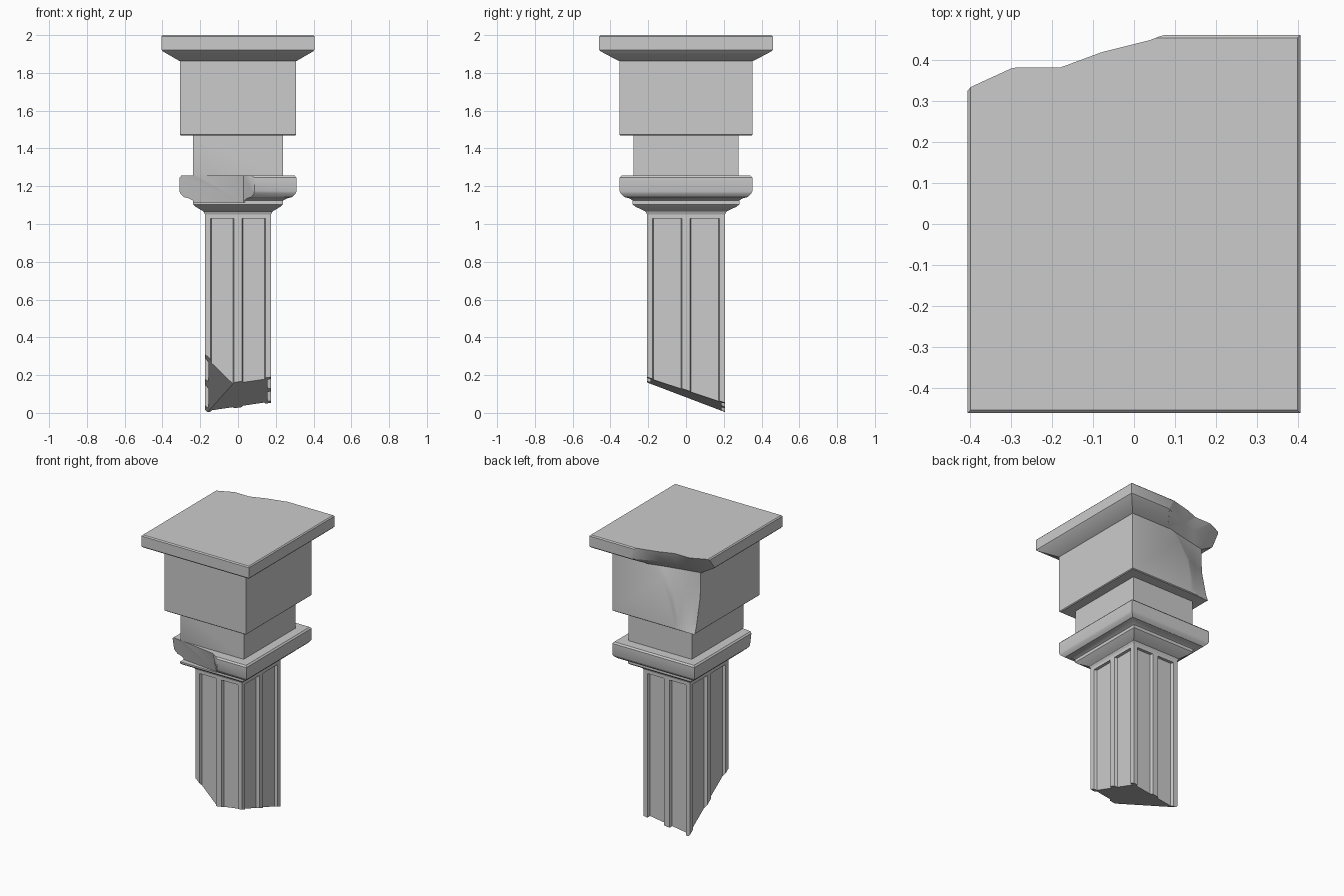
import bpy, bmesh, math
from mathutils import Vector

if "Cube" in bpy.data.objects:
    bpy.data.objects.remove(bpy.data.objects["Cube"])


def finish(name, bm):
    bmesh.ops.recalc_face_normals(bm, faces=bm.faces[:])
    me = bpy.data.meshes.new(name)
    bm.to_mesh(me)
    bm.free()
    ob = bpy.data.objects.new(name, me)
    bpy.context.collection.objects.link(ob)
    return ob


def loft(name, rings, tri=False):
    """Skin a stack of equal-length closed rings and cap both ends."""
    bm = bmesh.new()
    vs = [[bm.verts.new(p) for p in r] for r in rings]
    n = len(rings[0])
    for a, b in zip(vs, vs[1:]):
        for i in range(n):
            j = (i + 1) % n
            bm.faces.new((a[i], a[j], b[j], b[i]))
    bm.faces.new(vs[0][::-1])
    bm.faces.new(vs[-1])
    if tri:
        bmesh.ops.triangulate(bm, faces=bm.faces[:])
    return finish(name, bm)


def rect_stack(name, profile):
    return loft(name, [[(-x, -y, z), (x, -y, z), (x, y, z), (-x, y, z)]
                       for x, y, z in profile])


def cut(target, cutter):
    cutter.hide_render = True
    m = target.modifiers.new("cut", 'BOOLEAN')
    m.operation, m.solver, m.object = 'DIFFERENCE', 'EXACT', cutter
    bpy.context.view_layer.objects.active = target
    bpy.ops.object.modifier_apply(modifier=m.name)
    bpy.data.objects.remove(cutter, do_unlink=True)


# Capital: stacked rectangular mouldings (half x, half y, z)
capital = rect_stack("capital", [
    (.175, .207, 1.05), (.182, .214, 1.066), (.225, .268, 1.092),
    (.238, .283, 1.104), (.238, .283, 1.125), (.262, .300, 1.136),
    (.285, .325, 1.142), (.304, .345, 1.160), (.309, .351, 1.172),
    (.309, .351, 1.246), (.300, .342, 1.256),
    (.238, .278, 1.256), (.238, .278, 1.468),
    (.302, .348, 1.468), (.307, .353, 1.473), (.307, .353, 1.862),
    (.315, .362, 1.866), (.398, .452, 1.914), (.405, .460, 1.922),
    (.405, .460, 1.993), (.398, .453, 2.0)])

# Broken back left corner of the slab and block
chip = {
    1.44: [(-.31, .355), (-.27, .355), (-.23, .356), (-.19, .356), (-.15, .358)],
    1.52: [(-.31, .325), (-.27, .331), (-.23, .338), (-.19, .346), (-.14, .358)],
    1.70: [(-.31, .285), (-.26, .302), (-.22, .322), (-.15, .35), (-.08, .38)],
    1.865: [(-.31, .28), (-.24, .295), (-.15, .315), (-.06, .335), (.03, .36)],
    1.92: [(-.405, .27), (-.30, .325), (-.18, .35), (-.08, .385), (.10, .46)],
    2.01: [(-.405, .337), (-.30, .385), (-.18, .385), (-.08, .422), (.055, .456)],
}
cut(capital, loft("corner_chip", [
    [(-.6, p[0][1] - .02, z)] + [(x, y, z) for x, y in p]
    + [(.18, .5, z), (.18, .7, z), (-.6, .7, z)] for z, p in chip.items()], True))

# Broken front left corner of the collar
cut(capital, loft("collar_chip", [
    [(-.5, a - .02, z), (-.5, -.6, z), (.2, -.6, z), (.12, -.37, z),
     (.03, b, z), (-.31, a, z)][::-1]
    for z, a, b in ((1.115, -.235, -.275), (1.262, -.265, -.318))], True))

# Shaft with two sunken panels on every side
HX, HY = .175, .207
shaft = rect_stack("shaft", [(HX, HY, -.1), (HX, HY, 1.055)])
for side in range(4):
    along_x = side % 2 == 0
    half, reach = (HX, HY) if along_x else (HY, HX)
    turn = side * math.pi / 2
    c, s = round(math.cos(turn)), round(math.sin(turn))
    for sign in (-1, 1):
        a, b = sorted((sign * .021, sign * (half - .03)))
        d = reach - .02
        quad = [(a, -reach - .02), (b, -reach - .02), (b, -reach),
                (b - .006, -d), (a + .006, -d), (a, -reach)]
        cut(shaft, loft("panel_cut", [
            [(x * c - y * s, x * s + y * c, z) for x, y in quad]
            for z in (-.2, 1.03)]))

# Slanted break at the foot: two planes z = k + sx*x + sy*y
for k, sx, sy in ((.096, .147, -.33), (-.005, -.97, -.71)):
    corners = ((-.4, -.4), (.4, -.4), (.4, .4), (-.4, .4))
    cut(shaft, loft("foot_break", [
        [(x, y, -2) for x, y in corners],
        [(x, y, k + sx * x + sy * y) for x, y in corners]]))

for ob in (capital, shaft):
    bpy.ops.object.select_all(action='DESELECT')
    ob.select_set(True)
    bpy.context.view_layer.objects.active = ob
    bpy.ops.object.shade_smooth_by_angle(angle=math.radians(28))
